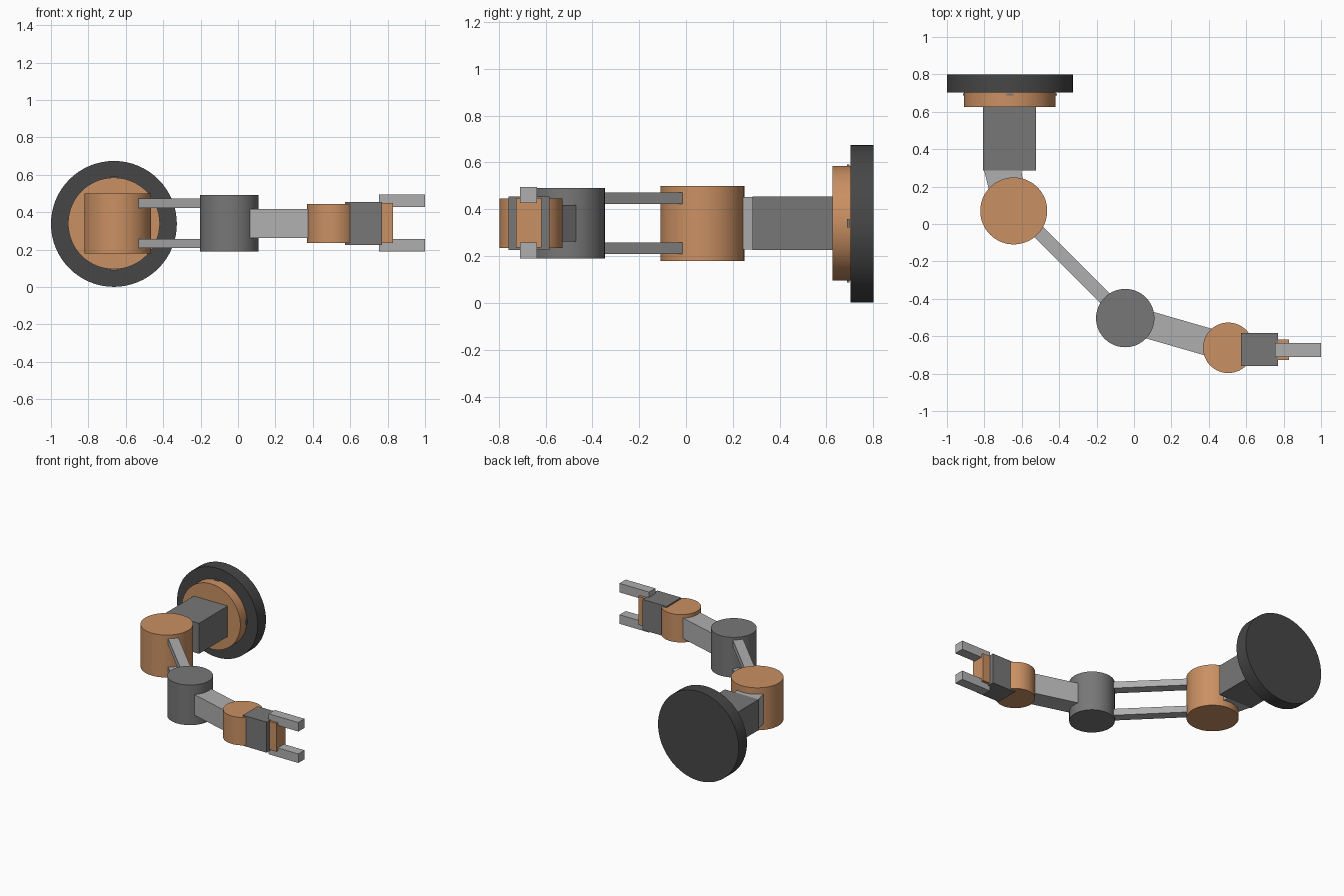
import bpy, bmesh, math
from mathutils import Vector

if "Cube" in bpy.data.objects:
    bpy.data.objects.remove(bpy.data.objects["Cube"])


def material(name, rgb):
    m = bpy.data.materials.new(name)
    m.diffuse_color = (*rgb, 1)
    m.use_nodes = True
    m.node_tree.nodes["Principled BSDF"].inputs["Base Color"].default_value = m.diffuse_color
    return m


CHARCOAL = material("charcoal", (0.062, 0.062, 0.062))
GREY = material("mid grey", (0.185, 0.185, 0.185))
LIGHT = material("light grey", (0.43, 0.43, 0.43))
ORANGE = material("copper orange", (0.59, 0.28, 0.125))


def cylinder(name, centre, radius, depth, mat, along_y=False):
    rot = (math.pi / 2, 0, 0) if along_y else (0, 0, 0)
    bpy.ops.mesh.primitive_cylinder_add(vertices=64, radius=radius, depth=depth,
                                        location=centre, rotation=rot)
    ob = bpy.context.object
    ob.name = name
    ob.data.materials.append(mat)
    bpy.ops.object.shade_smooth_by_angle(angle=math.radians(30))
    return ob


def prism(name, outline, z0, z1, mat):
    """Extrude an outline in the ground plane from z0 to z1."""
    bm = bmesh.new()
    face = bm.faces.new([bm.verts.new((x, y, z0)) for x, y in outline])
    new = bmesh.ops.extrude_face_region(bm, geom=[face])["geom"]
    bmesh.ops.translate(bm, vec=(0, 0, z1 - z0),
                        verts=[v for v in new if isinstance(v, bmesh.types.BMVert)])
    bmesh.ops.recalc_face_normals(bm, faces=bm.faces)
    me = bpy.data.meshes.new(name)
    bm.to_mesh(me)
    bm.free()
    me.materials.append(mat)
    ob = bpy.data.objects.new(name, me)
    bpy.context.collection.objects.link(ob)
    return ob


def box(name, x0, x1, y0, y1, z0, z1, mat):
    return prism(name, [(x0, y0), (x1, y0), (x1, y1), (x0, y1)], z0, z1, mat)


def link(name, a, b, width, z0, z1, mat):
    """Straight bar between two points in plan."""
    a, b = Vector(a), Vector(b)
    d = (b - a).normalized()
    n = Vector((-d.y, d.x)) * width / 2
    return prism(name, [a - n, b - n, b + n, a + n], z0, z1, mat)


MID = 0.34                                   # height of the arm's centre line
BX = -0.6635                                 # base axis
SHOULDER, ELBOW, WRIST = (-0.643, 0.07), (-0.047, -0.503), (0.504, -0.662)

# Wall-style base, turntable and its small clips
cylinder("base_disc", (BX, 0.751, 0.3375), 0.3365, 0.098, CHARCOAL, True)
cylinder("turntable", (BX, 0.666, MID), 0.245, 0.08, ORANGE, True)
for i in range(4):
    a = i * math.pi / 2
    dx, dz = 0.246 * math.cos(a), 0.246 * math.sin(a)
    hx, hz = (0.006, 0.018) if i % 2 == 0 else (0.018, 0.006)
    box(f"turntable_clip_{i}", BX + dx - hx, BX + dx + hx, 0.688, 0.699,
        MID + dz - hz, MID + dz + hz, GREY)

# Base arm and shoulder
box("base_arm", -0.807, -0.524, 0.285, 0.64, 0.225, 0.455, GREY)
prism("shoulder_neck", [(-0.81 + 0.005, 0.30), (-0.75, 0.08), (-0.57, 0.08), (-0.605, 0.30)],
      0.228, 0.452, LIGHT)
cylinder("shoulder_joint", (*SHOULDER, MID), 0.179, 0.32, ORANGE)

# Paired upper arm bars, elbow, forearm, wrist
for tag, z0, z1 in (("lower", 0.208, 0.258), ("upper", 0.422, 0.472)):
    link(f"upper_arm_{tag}_bar", (-0.622, 0.07), (-0.05, -0.502), 0.072, z0, z1, LIGHT)
cylinder("elbow_joint", (*ELBOW, MID), 0.156, 0.302, GREY)
link("forearm", ELBOW, WRIST, 0.147, 0.263, 0.418, LIGHT)
cylinder("wrist_joint", (*WRIST, MID), 0.135, 0.21, ORANGE)

# Gripper
box("gripper_body", 0.572, 0.77, -0.759, -0.584, 0.225, 0.455, GREY)
box("gripper_palm", 0.74, 0.829, -0.726, -0.617, 0.236, 0.449, ORANGE)
for tag, z0, z1 in (("lower", 0.19, 0.258), ("upper", 0.427, 0.495)):
    box(f"gripper_{tag}_finger", 0.753, 1.0, -0.71, -0.636, z0, z1, LIGHT)
